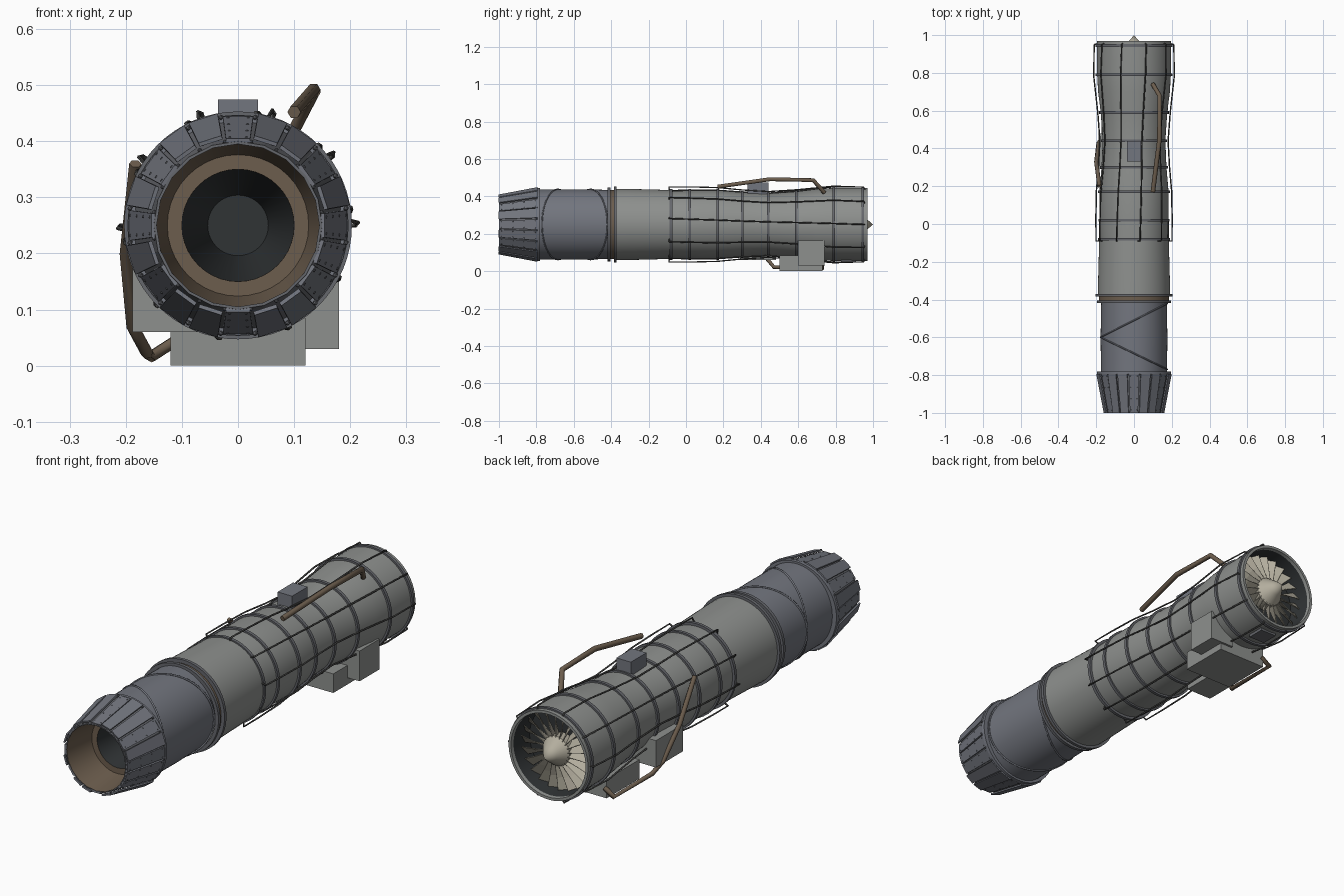
import bpy, bmesh, math
from math import sin, cos, radians, pi

if "Cube" in bpy.data.objects:
    bpy.data.objects.remove(bpy.data.objects["Cube"])

CZ = 0.25  # height of the engine axis


def mat(name, r, g, b):
    m = bpy.data.materials.new(name)
    m.diffuse_color = (r, g, b, 1)
    m.use_nodes = True
    m.node_tree.nodes["Principled BSDF"].inputs["Base Color"].default_value = m.diffuse_color
    return m


CASE = mat("case_grey", .27, .28, .27)
DARK = mat("flange_grey", .13, .135, .15)
STEEL = mat("blue_steel", .17, .18, .21)
BROWN = mat("heat_brown", .15, .11, .075)
BLACK = mat("shadow", .03, .034, .036)
BLADE = mat("blade_tan", .45, .42, .34)
WIRE = mat("wire", .06, .06, .058)


def finish(name, bm, m, angle=30):
    me = bpy.data.meshes.new(name)
    bmesh.ops.recalc_face_normals(bm, faces=bm.faces)
    bm.to_mesh(me)
    bm.free()
    me.materials.append(m)
    if angle:
        me.shade_smooth()
        me.set_sharp_from_angle(angle=radians(angle))
    ob = bpy.data.objects.new(name, me)
    bpy.context.collection.objects.link(ob)
    return ob


def polar(r, a, y, sx=1):
    return (r * cos(a) * sx, y, CZ + r * sin(a))


def lathe(name, prof, m, n=64, phase=0, closed=False, angle=30, sx=1):
    """Revolve (y, r) points about the engine axis."""
    bm = bmesh.new()
    rows = []
    for y, r in prof:
        if r == 0:
            rows.append([bm.verts.new((0, y, CZ))] * n)
        else:
            rows.append([bm.verts.new(polar(r, phase + 2 * pi * i / n, y, sx)) for i in range(n)])
    pairs = list(zip(rows, rows[1:])) + ([(rows[-1], rows[0])] if closed else [])
    for a, b in pairs:
        for i in range(n):
            j = (i + 1) % n
            bm.faces.new(list(dict.fromkeys((a[i], a[j], b[j], b[i]))))
    return finish(name, bm, m, angle)


def ring(name, y, r, w=.014, h=.016, m=DARK):
    return lathe(name, [(y - w / 2, r - h), (y - w / 2, r), (y + w / 2, r), (y + w / 2, r - h)], m, closed=True)


def tube(name, pts, rad, m, cyclic=False, res=1):
    cu = bpy.data.curves.new(name, 'CURVE')
    cu.dimensions = '3D'
    cu.bevel_depth = rad
    cu.bevel_resolution = res
    cu.use_fill_caps = True
    sp = cu.splines.new('POLY')
    sp.points.add(len(pts) - 1)
    for p, c in zip(sp.points, pts):
        p.co = (*c, 1)
    sp.use_cyclic_u = cyclic
    cu.materials.append(m)
    ob = bpy.data.objects.new(name, cu)
    bpy.context.collection.objects.link(ob)
    bpy.ops.object.select_all(action='DESELECT')
    ob.select_set(True)
    bpy.context.view_layer.objects.active = ob
    bpy.ops.object.convert(target='MESH')
    return ob


def box(name, lo, hi, m):
    bm = bmesh.new()
    bmesh.ops.create_cube(bm, size=1)
    for v in bm.verts:
        v.co = [(a + b) / 2 + c * (b - a) for a, b, c in zip(lo, hi, v.co)]
    return finish(name, bm, m, 0)


# waisted front casing with inlet lip, and rear casing
lathe("front_casing", [(-.08, .178), (.02, .182), (.17, .183), (.3, .172), (.44, .166), (.59, .176),
                       (.70, .19), (.79, .195), (.97, .196), (.97, .184), (.955, .182)], CASE)
lathe("rear_casing", [(-.375, .17), (-.375, .191), (-.30, .19), (-.08, .184), (-.08, .165)], CASE)
lathe("inlet_liner", [(.965, .184), (.87, .176), (.85, .176), (.85, 0)], BLACK)

# bolted flange rings
for y, r in [(-.08, .190), (.02, .189), (.17, .191), (.3, .180), (.44, .174), (.59, .184),
             (.79, .203), (.945, .203), (-.378, .203), (-.412, .197)]:
    ring("flange", y, r)
lathe("brown_joint", [(-.41, .185), (-.38, .185)], BROWN)

# fan: blades and spinner
lathe("spinner", [(.86, .062), (.915, .066), (.96, .034), (1.0, 0)], BLADE, n=32)
bm = bmesh.new()
for k in range(22):
    a = 2 * pi * k / 22
    vs = []
    for r, w, dy in ((.055, .010, .026), (.12, .014, .02), (.176, .02, .014)):
        for s in (-1, 1):
            vs.append(bm.verts.new(polar(r, a + s * w / r, .895 + s * dy)))
    for i in (0, 2):
        bm.faces.new((vs[i], vs[i + 1], vs[i + 3], vs[i + 2]))
fan = finish("fan_blades", bm, BLADE, 0)
sol = fan.modifiers.new("thickness", 'SOLIDIFY')
sol.thickness = .003
sol.offset = 0

# swivel duct, slightly narrow in x, with two slanted bearing rings
lathe("swivel_duct", [(-.79, .187), (-.70, .187), (-.60, .188), (-.41, .185)], STEEL, sx=.94)
for y0, k in ((-.685, -.085), (-.51, .09)):
    tube("bearing_ring", [(.177 * cos(t), y0 + k * cos(t), CZ + .188 * sin(t))
                          for t in [2 * pi * i / 64 for i in range(64)]], .004, STEEL, True)

# nozzle: faceted seal cone, twenty petals, rivets
N = 20
ring("nozzle_flange", -.787, .196, .014, .03, STEEL)
lathe("nozzle_seals", [(-.785, .189), (-1, .150), (-1, .145)], DARK, n=N, phase=0, angle=0)
bm = bmesh.new()
for k in range(N):
    a = 2 * pi * k / N
    h = pi / N * .88
    q = [polar(r, a + s * h, y) for s, y, r in
         ((-1, -.793, .196), (1, -.793, .196), (1, -1, .156), (-1, -1, .156))]
    bm.faces.new([bm.verts.new(c) for c in q])
petals = finish("nozzle_petals", bm, STEEL, 0)
sol = petals.modifiers.new("thickness", 'SOLIDIFY')
sol.thickness = .007
sol.offset = -1

bm = bmesh.new()
for k in range(N):
    for off in (-.6, .6):
        a = 2 * pi * k / N + off * pi / N
        for t in (.06, .35, .64, .93):
            y, r = -.793 - .207 * t, .1945 - .04 * t
            v = bmesh.ops.create_icosphere(bm, subdivisions=1, radius=.003)["verts"]
            bmesh.ops.translate(bm, verts=v, vec=polar(r, a, y))
    # bolt on the flange edge
    v = bmesh.ops.create_icosphere(bm, subdivisions=1, radius=.005)["verts"]
    bmesh.ops.translate(bm, verts=v, vec=polar(.195, 2 * pi * (k + .5) / N, -.797))
    v = bmesh.ops.create_icosphere(bm, subdivisions=1, radius=.004)["verts"]
    bmesh.ops.translate(bm, verts=v, vec=polar(.151, 2 * pi * (k + .5) / N, -.995))
finish("nozzle_rivets", bm, DARK, 0)

# nozzle interior
lathe("nozzle_liner", [(-1, .146), (-.85, .126), (-.85, .10)], BROWN, n=40)
lathe("exhaust_tunnel", [(-.85, .101), (-.5, .054), (-.5, 0)], BLACK, n=40)

# ten wires following the casing with a slight twist
path = [(-.09, .204), (.02, .204), (.17, .201), (.3, .189), (.44, .181), (.59, .192), (.79, .214), (.95, .21)]
for k in range(10):
    base = radians(72 + 36 * k)
    pts = [polar(r, base + radians(9) * (.95 - y) / 1.04, y) for y, r in path]
    pts.insert(0, polar(.186, base + radians(11), -.09))
    pts.append(polar(.197, base, .955))
    tube("casing_wire", pts, .0038, WIRE)

# brown fluid pipes
tube("upper_pipe", [(.10, .17, .452), (.135, .45, .492), (.135, .68, .487), (.10, .74, .42)], .012, BROWN)
tube("lower_pipe", [(-.183, .2, .36), (-.2, .33, .2), (-.188, .43, .07), (-.162, .47, .022),
                    (-.155, .73, .016), (-.11, .73, .045)], .011, BROWN)

# accessory boxes
box("gearbox", (-.12, .5, 0), (.12, .73, .085), CASE)
box("right_accessory", (.06, .6, .03), (.18, .74, .165), CASE)
box("left_accessory", (-.188, .29, .06), (-.06, .48, .18), CASE)
box("top_control_box", (-.036, .33, .40), (.036, .44, .474), STEEL)
box("belly_panel", (-.04, .83, .046), (.04, .91, .07), DARK)
